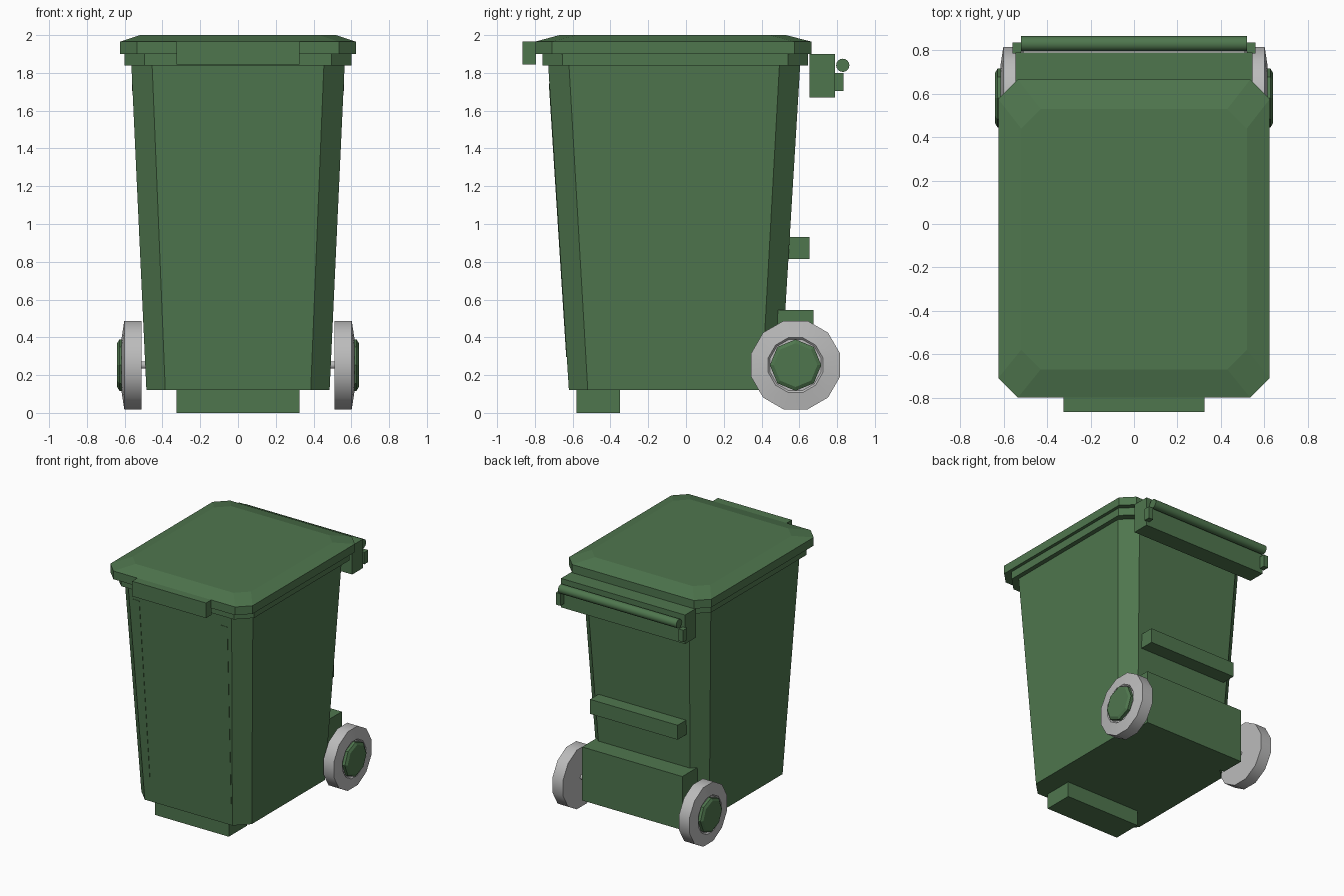
import bpy, bmesh, math

if "Cube" in bpy.data.objects:
    bpy.data.objects.remove(bpy.data.objects["Cube"])


def material(name, rgb):
    m = bpy.data.materials.new(name)
    m.use_nodes = True
    m.diffuse_color = (*rgb, 1)
    m.node_tree.nodes["Principled BSDF"].inputs["Base Color"].default_value = (*rgb, 1)
    return m


GREEN = material("bin green", (0.078, 0.182, 0.076))
GREY = material("wheel grey", (0.5, 0.5, 0.5))


def loft(name, rings, mat, smooth=0):
    """Skin a stack of equal-length point rings and cap both ends."""
    bm = bmesh.new()
    loops = [[bm.verts.new(p) for p in ring] for ring in rings]
    n = len(loops[0])
    for a, b in zip(loops, loops[1:]):
        for i in range(n):
            j = (i + 1) % n
            bm.faces.new((a[i], a[j], b[j], b[i]))
    bm.faces.new(loops[0][::-1])
    bm.faces.new(loops[-1])
    bmesh.ops.recalc_face_normals(bm, faces=bm.faces)
    mesh = bpy.data.meshes.new(name)
    bm.to_mesh(mesh)
    bm.free()
    mesh.materials.append(mat)
    obj = bpy.data.objects.new(name, mesh)
    bpy.context.collection.objects.link(obj)
    if smooth:
        bpy.ops.object.select_all(action='DESELECT')
        obj.select_set(True)
        bpy.context.view_layer.objects.active = obj
        bpy.ops.object.shade_smooth_by_angle(angle=math.radians(smooth))
    return obj


def octagon(x, y0, y1, c, z):
    """Rectangle with chamfered corners."""
    return [(x - c, y0, z), (x, y0 + c, z), (x, y1 - c, z), (x - c, y1, z),
            (c - x, y1, z), (-x, y1 - c, z), (-x, y0 + c, z), (c - x, y0, z)]


def box(name, x0, x1, y0, y1, z0, z1):
    return loft(name, [[(x0, y0, z), (x1, y0, z), (x1, y1, z), (x0, y1, z)]
                       for z in (z0, z1)], GREEN)


def lathe_x(name, profile, cy, cz, n, phase, mat, smooth=0):
    """Revolve (x, radius) pairs about an axis parallel to x."""
    angles = [2 * math.pi * (i + phase) / n for i in range(n)]
    return loft(name, [[(x, cy + r * math.cos(a), cz + r * math.sin(a)) for a in angles]
                       for x, r in profile], mat, smooth)


# Tapered body, rim and lid
loft("body", [octagon(0.485, -0.62, 0.50, 0.10, 0.12),
              octagon(0.565, -0.73, 0.605, 0.11, 1.85)], GREEN)
loft("rim", [octagon(0.60, -0.76, 0.645, 0.105, 1.84),
             octagon(0.60, -0.76, 0.645, 0.105, 1.90)], GREEN)
loft("lid", [octagon(0.625, -0.80, 0.665, 0.09, 1.90),
             octagon(0.625, -0.80, 0.665, 0.09, 1.965),
             octagon(0.52, -0.67, 0.53, 0.09, 2.0)], GREEN)

# Front lip and foot
box("lid_lip", -0.325, 0.325, -0.865, -0.795, 1.845, 1.965)
box("front_foot", -0.325, 0.325, -0.58, -0.35, 0.0, 0.125)

# Back fittings
box("hinge_block", -0.545, 0.545, 0.655, 0.79, 1.67, 1.90)
box("back_bar", -0.385, 0.385, 0.50, 0.655, 0.815, 0.93)
box("axle_housing", -0.44, 0.44, 0.485, 0.675, 0.12, 0.545)
lathe_x("handle_bar", [(-0.52, 0.035), (0.52, 0.035)], 0.83, 1.84, 16, 0, GREEN, 40)
lathe_x("axle", [(-0.55, 0.02), (0.55, 0.02)], 0.58, 0.253, 12, 0.5, GREY, 40)


def front_y(z):
    return -0.62 - 0.11 * (z - 0.12) / 1.73


# Mirrored parts
for side, s in (("left", 1), ("right", -1)):
    box(side + "_handle_tab", s * 0.52, s * 0.56, 0.785, 0.835, 1.705, 1.80)

    # Slim strip lying on the sloped front
    strip = []
    for z, x in ((0.295, 0.33), (1.745, 0.36)):
        y = front_y(z)
        strip.append([(s * x, y - 0.003, z), (s * (x + 0.054), y - 0.003, z),
                      (s * (x + 0.054), y + 0.004, z), (s * x, y + 0.004, z)])
    loft(side + "_front_strip", strip, GREEN)

    # Wheel with recessed centre and faceted hub cap
    lathe_x(side + "_wheel", [(s * 0.51, 0.243), (s * 0.602, 0.243),
                              (s * 0.616, 0.15), (s * 0.605, 0.14)],
            0.58, 0.253, 12, 0.5, GREY, 35)
    lathe_x(side + "_hub", [(s * 0.59, 0.136), (s * 0.628, 0.136), (s * 0.64, 0.116)],
            0.58, 0.253, 8, 0, GREEN)
